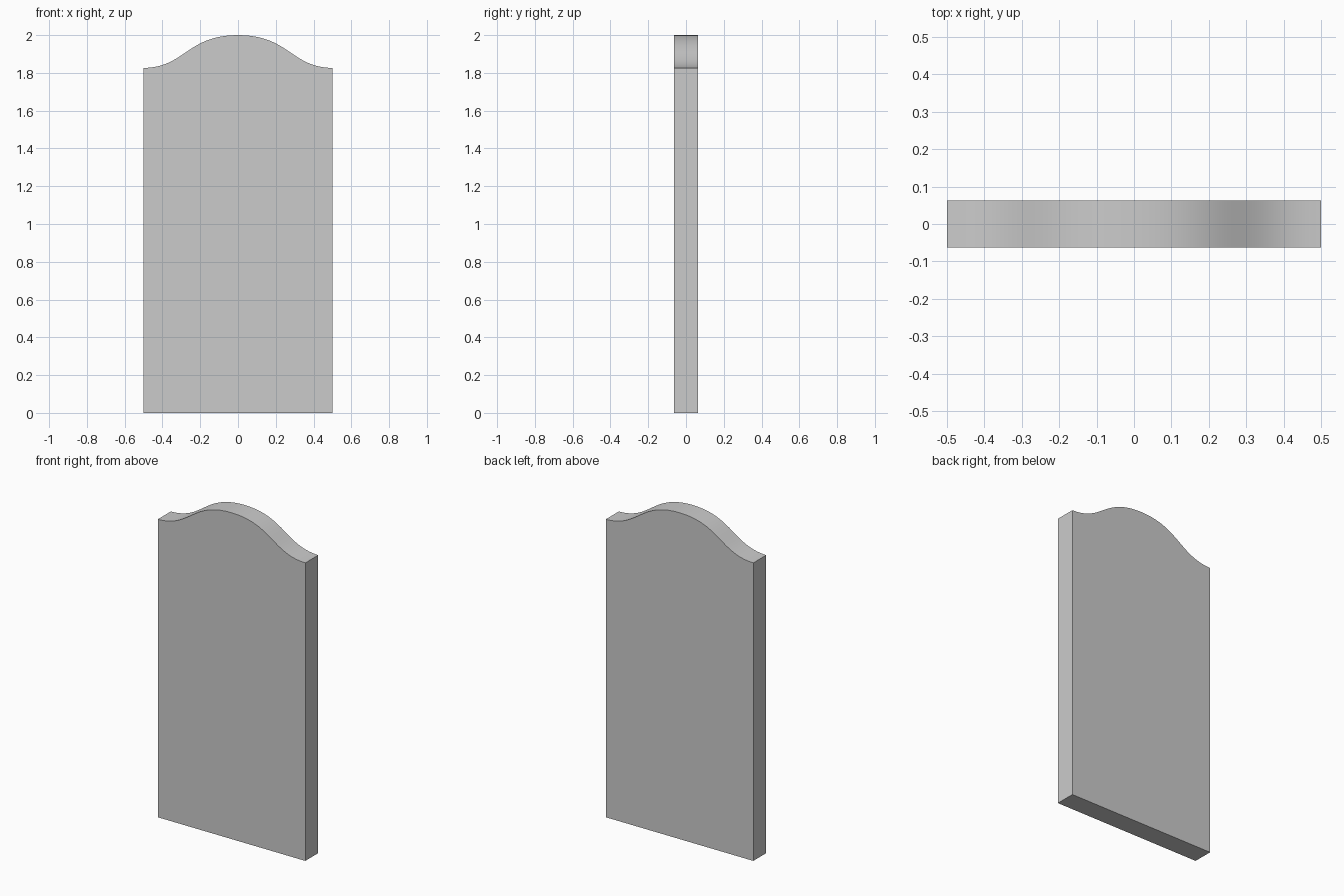
import bpy, bmesh

if "Cube" in bpy.data.objects:
    bpy.data.objects.remove(bpy.data.objects["Cube"])

HALF_W, HALF_T = 0.5, 0.0625
SEGMENTS = 20


def bezier(a, b, c, d, t):
    s = 1 - t
    return tuple(s**3 * p + 3 * s*s*t * q + 3 * s*t*t * r + t**3 * w
                 for p, q, r, w in zip(a, b, c, d))


# Right half of the S-curved top, from the crown out to the shoulder
half = [bezier((0, 2.0), (0.27, 2.0), (0.28, 1.829), (HALF_W, 1.826), i / SEGMENTS)
        for i in range(SEGMENTS + 1)]
profile = [(-HALF_W, 0), (HALF_W, 0)] + half[::-1] + [(-x, z) for x, z in half[1:]]

# Extrude the outline into a slab
bm = bmesh.new()
face = bm.faces.new([bm.verts.new((x, -HALF_T, z)) for x, z in profile])
ext = bmesh.ops.extrude_face_region(bm, geom=[face], use_keep_orig=True)
verts = [g for g in ext["geom"] if isinstance(g, bmesh.types.BMVert)]
bmesh.ops.translate(bm, verts=verts, vec=(0, 2 * HALF_T, 0))
bmesh.ops.recalc_face_normals(bm, faces=bm.faces)

mesh = bpy.data.meshes.new("headstone_slab")
bm.to_mesh(mesh)
bm.free()
slab = bpy.data.objects.new("headstone_slab", mesh)
bpy.context.collection.objects.link(slab)

# Smooth the curved top, keep the corners sharp
bpy.context.view_layer.objects.active = slab
slab.select_set(True)
bpy.ops.object.shade_smooth_by_angle(angle=0.5)
